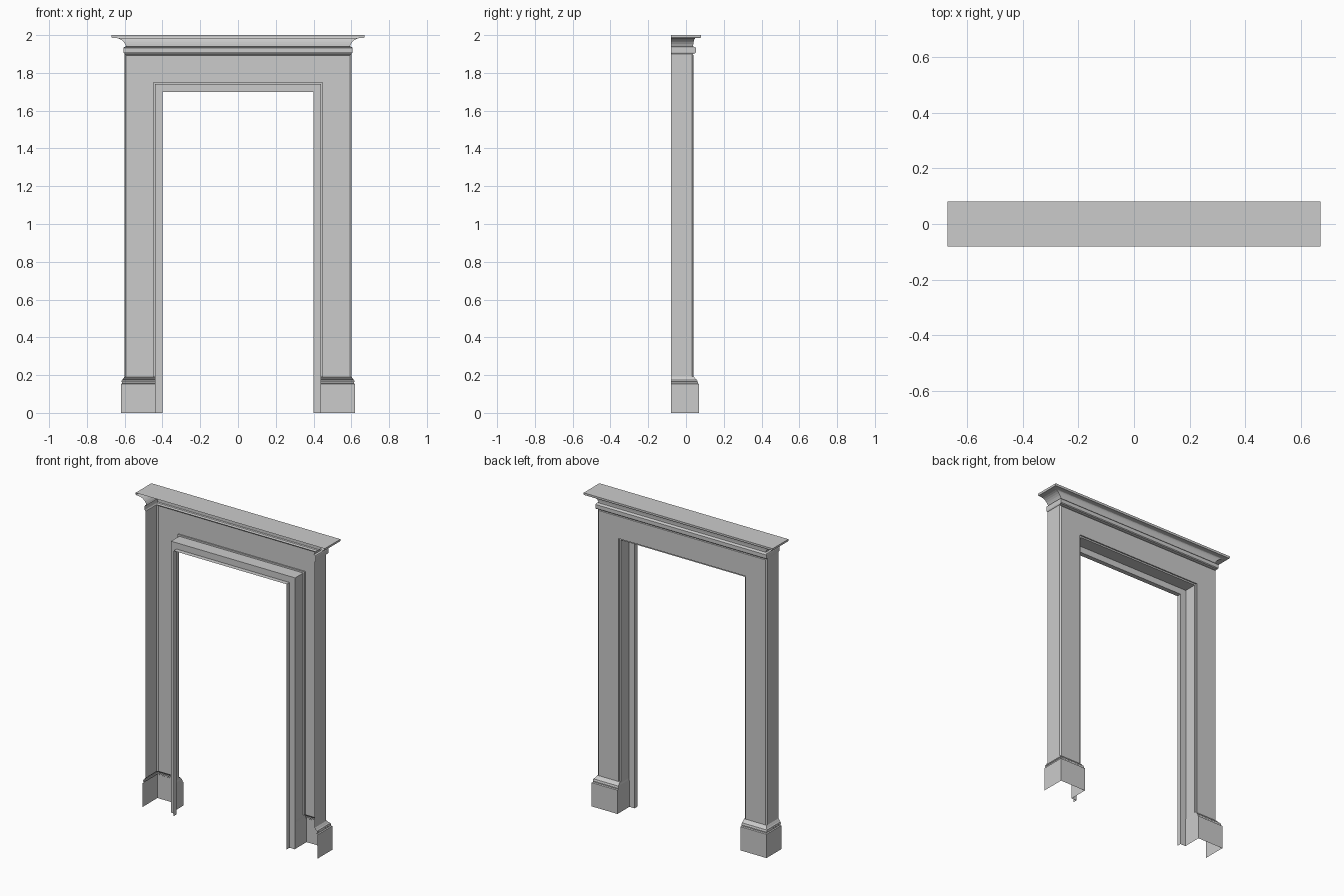
import bpy, math

if "Cube" in bpy.data.objects:
    bpy.data.objects.remove(bpy.data.objects["Cube"])

BACK = -0.08      # open rear plane
REVEAL = -0.05    # plane of the inner stop


def make(name, verts, faces):
    me = bpy.data.meshes.new(name)
    me.from_pydata(verts, [], faces)
    me.update()
    ob = bpy.data.objects.new(name, me)
    bpy.context.collection.objects.link(ob)
    return ob


def strip(name, rows, cap=False):
    """Skin a list of equal-length open rows of points."""
    n = len(rows[0])
    verts = [p for r in rows for p in r]
    faces = []
    for i in range(len(rows) - 1):
        for j in range(n - 1):
            a = i * n + j
            faces.append((a, a + 1, a + n + 1, a + n))
    if cap:
        k = (len(rows) - 1) * n
        faces.append(tuple(range(k, k + n)))
    return make(name, verts, faces)


def portal(name, profile, z0):
    """Sweep (offset from opening, y) points up, across and down with mitres."""
    rows = []
    for d, y in profile:
        x, z = 0.40 + d, 1.70 + d
        rows.append([(-x, y, z0), (-x, y, z), (x, y, z), (x, y, z0)])
    return strip(name, rows)


def mirror_x(ob):
    m = ob.modifiers.new("mirror", 'MIRROR')
    m.use_axis[0] = True
    m.use_mirror_merge = False


# Inner door stop, running down to the floor
portal("door_stop", [(0, BACK), (0, REVEAL), (0.04, REVEAL)], 0)

# Reveal with small rebate, flat face and chamfered outer edge
portal("surround_face", [(0.04, REVEAL), (0.04, 0.032), (0.05, 0.032),
                         (0.05, 0.04), (0.192, 0.04), (0.20, 0.032)], 0.19)

# Outer side walls
mirror_x(strip("side_wall", [[(0.60, 0.032, z), (0.60, BACK, z)] for z in (0.19, 1.90)]))

# Plinth block with stepped base moulding: z, outer x, front y, inner x
base = [(0, 0.62, 0.07, 0.437), (0.152, 0.62, 0.07, 0.437),
        (0.156, 0.614, 0.064, 0.437), (0.163, 0.614, 0.064, 0.437),
        (0.166, 0.617, 0.061, 0.437), (0.174, 0.615, 0.059, 0.438),
        (0.179, 0.609, 0.053, 0.439), (0.184, 0.606, 0.048, 0.44),
        (0.193, 0.60, 0.04, 0.44)]
mirror_x(strip("plinth", [[(xo, BACK, z), (xo, yf, z), (xi, yf, z), (xi, REVEAL, z)]
                          for z, xo, yf, xi in base]))

# Cornice: rounded band, cove and top slab as (z, half width, front y)
cornice = [(1.90, 0.60, 0.032), (1.903, 0.604, 0.048), (1.908, 0.606, 0.052),
           (1.932, 0.606, 0.052), (1.937, 0.604, 0.048), (1.94, 0.592, 0.038)]
for i in range(1, 7):
    t = i / 6 * math.pi / 2
    cornice.append((1.94 + 0.045 * math.sin(t),
                    0.592 + 0.058 * (1 - math.cos(t)) * 0.6 + 0.058 * 0.4 * i / 6,
                    0.038 + 0.014 * (1 - math.cos(t))))
cornice += [(1.986, 0.668, 0.078), (1.99, 0.67, 0.08), (2.0, 0.67, 0.08)]
strip("cornice", [[(-x, BACK, z), (-x, y, z), (x, y, z), (x, BACK, z)]
                  for z, x, y in cornice], cap=True)
